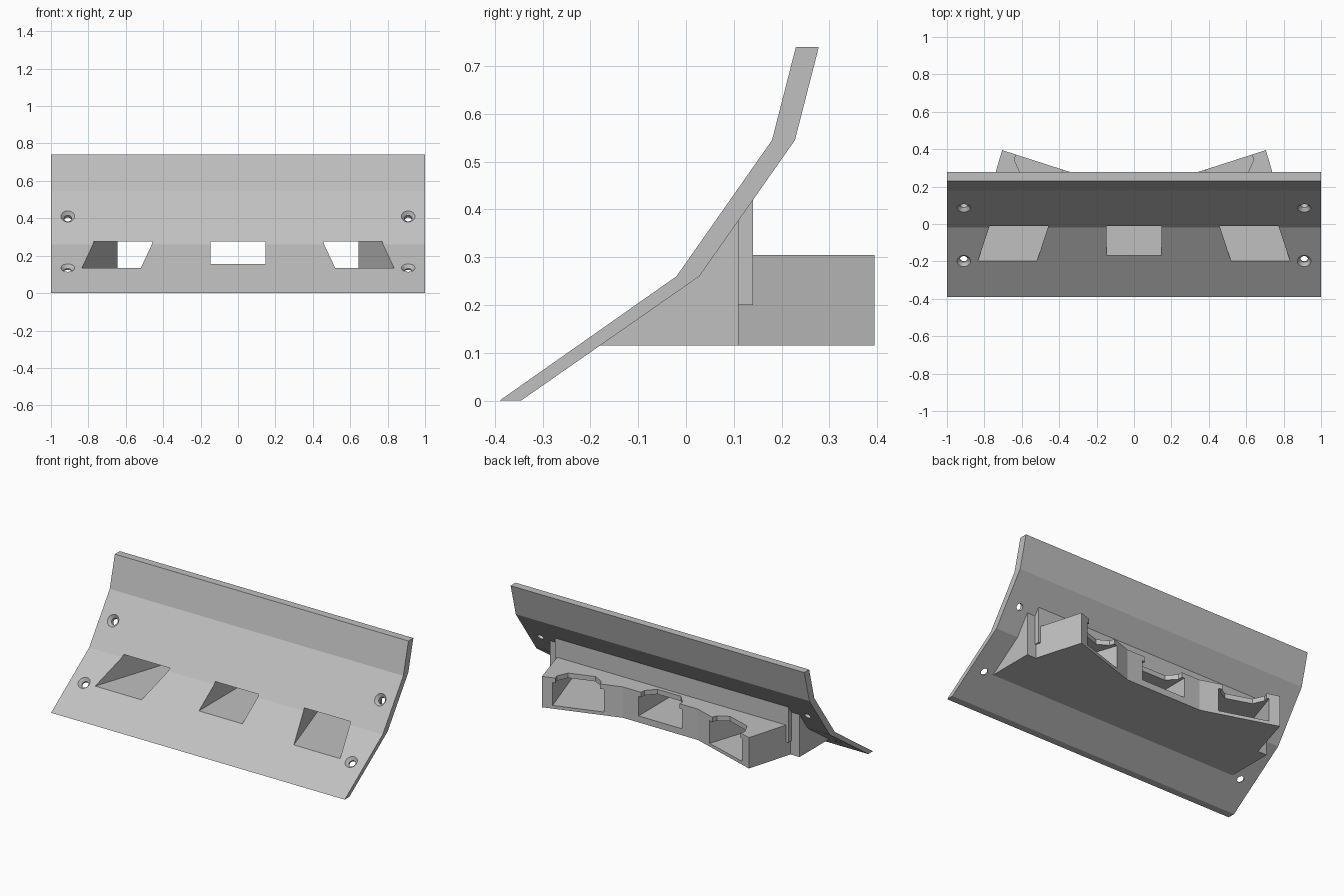
import bpy, bmesh, math
from mathutils import Vector

cube = bpy.data.objects.get("Cube")
if cube:
    bpy.data.objects.remove(cube, do_unlink=True)

grey = bpy.data.materials.new("plain_grey")
grey.use_nodes = True
colour = (0.53, 0.53, 0.53, 1)
grey.diffuse_color = colour
grey.node_tree.nodes["Principled BSDF"].inputs["Base Color"].default_value = colour


def prism(name, points, vector, cutter=False):
    """Extrude a closed outline of 3D points along a vector."""
    bm = bmesh.new()
    face = bm.faces.new([bm.verts.new(p) for p in points])
    out = bmesh.ops.extrude_face_region(bm, geom=[face])
    moved = [v for v in out["geom"] if isinstance(v, bmesh.types.BMVert)]
    bmesh.ops.translate(bm, verts=moved, vec=vector)
    bmesh.ops.recalc_face_normals(bm, faces=bm.faces)
    return to_object(name, bm, cutter)


def to_object(name, bm, cutter=False):
    mesh = bpy.data.meshes.new(name)
    bm.to_mesh(mesh)
    bm.free()
    mesh.materials.append(grey)
    obj = bpy.data.objects.new(name, mesh)
    bpy.context.collection.objects.link(obj)
    obj.hide_render = cutter
    return obj


def side_prism(name, yz, half):
    return prism(name, [(-half, y, z) for y, z in yz], (2 * half, 0, 0))


def plan_prism(name, xy, low, high, cutter=False):
    return prism(name, [(x, y, low) for x, y in xy], (0, 0, high - low), cutter)


def boolean(target, tool, operation):
    mod = target.modifiers.new(operation.lower(), "BOOLEAN")
    mod.object, mod.operation, mod.solver = tool, operation, "EXACT"
    bpy.context.view_layer.objects.active = target
    bpy.ops.object.modifier_apply(modifier=mod.name)
    bpy.data.objects.remove(tool, do_unlink=True)


# Bent sheet forming the front panel
front = [(-.39, 0), (-.02, .26), (.18, .545), (.23, .74)]
back = [(.278, .74), (.228, .545), (.028, .26), (-.345, 0)]
panel = side_prism("bent_panel", front + back, 1)

# Housing behind the panel
base = side_prism("housing_base", [(-.205, .115), (.01, .26), (.095, .38),
                                   (.11, .377), (.11, .115)], .85)
wall = side_prism("upper_wall", [(.08, .2), (.08, .35), (.125, .415),
                                 (.14, .42), (.14, .2)], .795)
half_plan = [(.795, .09), (.705, .395), (.255, .25)]
rear = plan_prism("rear_housing",
                  half_plan + [(-x, y) for x, y in reversed(half_plan)], .115, .305)
for part in (base, wall, rear):
    boolean(panel, part, "UNION")

# Three ducts, the outer two turned toward the middle
LEAN = .33


def duct_x(x, y):
    return x + LEAN * (y + .2)


boolean(panel, plan_prism("middle_duct", [(-.148, -.6), (.148, -.6), (.148, .6),
                                          (-.148, .6)], .155, .275, True), "DIFFERENCE")
for side in (-1, 1):
    outline = [(-.835, -.5), (-.52, -.5), (-.52, .6), (-.835, .6)]
    xy = [(-side * duct_x(x, y), y) for x, y in outline]
    boolean(panel, plan_prism("side_duct", xy, .135, .275, True), "DIFFERENCE")

# Clip notches in the duct roofs
notch = [(-.13, .08), (-.13, -.03), (-.08, -.085), (.08, -.085), (.13, -.03), (.13, .08)]
for cx, cy, angle in ((0, .25, 0), (.507, .331, -1), (-.507, .331, 1)):
    a = -angle * math.atan(LEAN)
    xy = [(cx + x * math.cos(a) - y * math.sin(a),
           cy + x * math.sin(a) + y * math.cos(a)) for x, y in notch]
    boolean(panel, plan_prism("roof_notch", xy, .26, .4, True), "DIFFERENCE")

# Countersunk screw holes, square to the sheet
for (y, z), (p, q) in (((-.198, .135), front[:2]), ((.085, .41), front[1:3])):
    normal = Vector((0, p[1] - q[1], q[0] - p[0])).normalized()
    turn = normal.to_track_quat("Z", "Y").to_matrix().to_4x4()
    for x in (-.91, .91):
        for low, high, r1, r2 in ((-.1, .02, .02, .02), (-.02, .002, .018, .0385)):
            bm = bmesh.new()
            bmesh.ops.create_cone(bm, cap_ends=True, segments=24, radius1=r1,
                                  radius2=r2, depth=high - low)
            bmesh.ops.translate(bm, verts=bm.verts, vec=(0, 0, (low + high) / 2))
            bmesh.ops.transform(bm, matrix=turn, verts=bm.verts)
            bmesh.ops.translate(bm, verts=bm.verts, vec=(x, y, z))
            boolean(panel, to_object("screw_hole", bm, True), "DIFFERENCE")

# Flat faces, smooth hole walls
bpy.ops.object.select_all(action="DESELECT")
panel.select_set(True)
bpy.context.view_layer.objects.active = panel
bpy.ops.object.shade_smooth_by_angle(angle=math.radians(16))
